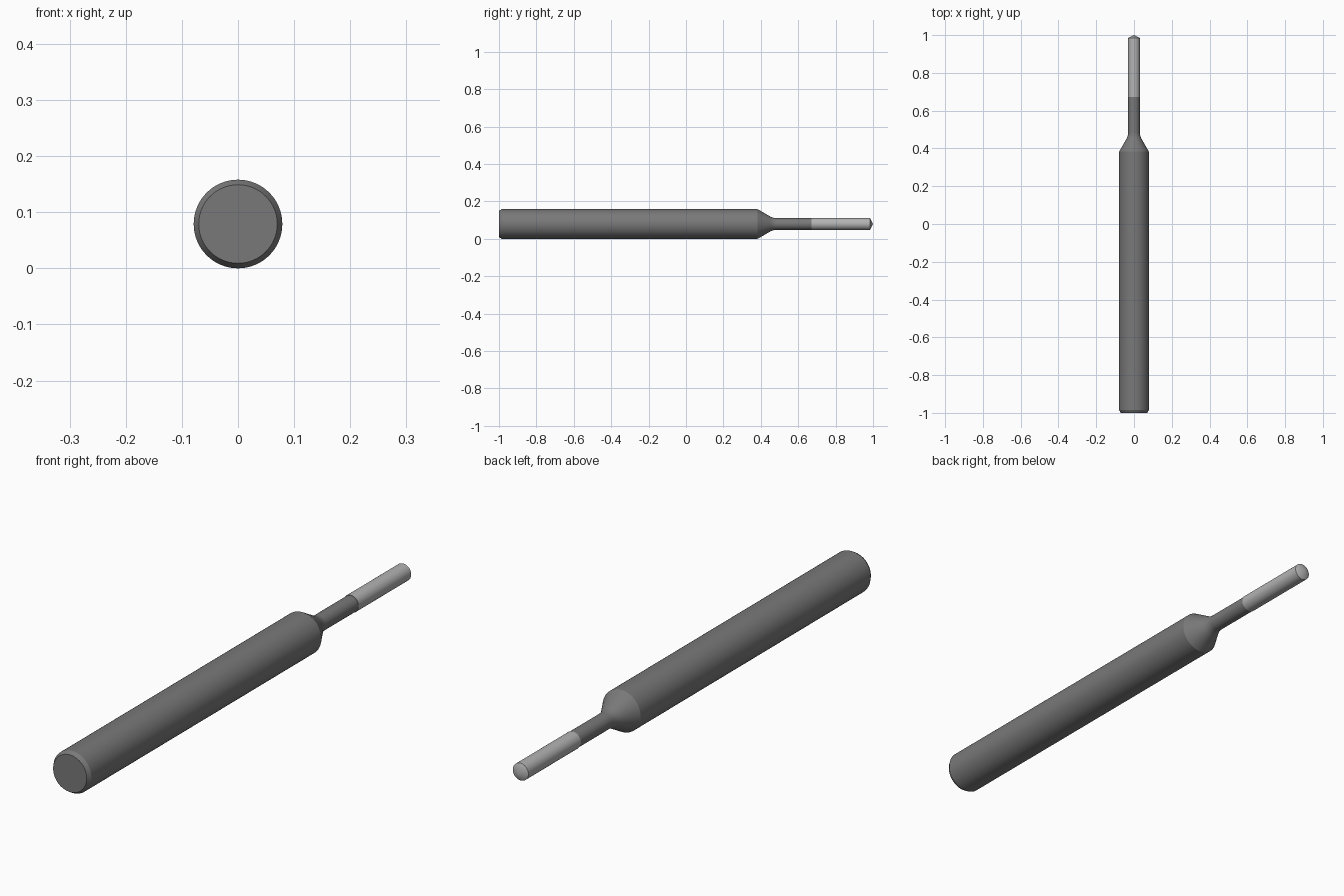
import bpy, bmesh, math

if "Cube" in bpy.data.objects:
    bpy.data.objects.remove(bpy.data.objects["Cube"])

R = 0.079          # shank radius, also the axis height
SIDES = 64


def turned(name, profile, shade):
    """Revolve (radius, y) points around the tool axis."""
    bm = bmesh.new()
    verts = [bm.verts.new((r, y, R)) for r, y in profile]
    edges = [bm.edges.new(pair) for pair in zip(verts, verts[1:])]
    bmesh.ops.spin(bm, geom=verts + edges, cent=(0, 0, R), axis=(0, 1, 0),
                   angle=math.tau, steps=SIDES, use_duplicate=False)
    bmesh.ops.remove_doubles(bm, verts=bm.verts, dist=1e-5)
    bmesh.ops.recalc_face_normals(bm, faces=bm.faces)
    mesh = bpy.data.meshes.new(name)
    bm.to_mesh(mesh)
    bm.free()
    obj = bpy.data.objects.new(name, mesh)
    bpy.context.collection.objects.link(obj)
    mat = bpy.data.materials.new(name + "_grey")
    mat.diffuse_color = (shade, shade, shade, 1)
    mat.use_nodes = True
    mat.node_tree.nodes["Principled BSDF"].inputs["Base Color"].default_value = mat.diffuse_color
    mesh.materials.append(mat)
    bpy.ops.object.select_all(action='DESELECT')
    obj.select_set(True)
    bpy.context.view_layer.objects.active = obj
    bpy.ops.object.shade_smooth_by_angle(angle=math.radians(20))
    return obj


# Fillet blending the tapered shoulder into the neck
NECK = 0.031
slope = math.atan2(0.045, 0.075)
fillet_r, end_y = 0.07, 0.485
fillet = [(NECK + fillet_r * (1 - math.cos(a)), end_y - fillet_r * math.sin(a))
          for a in (slope * (1 - i / 6) for i in range(7))]

# Chamfered shank, conical shoulder and neck
turned("shank", [(0, -1), (0.070, -1), (R, -0.985), (R, 0.383)]
       + fillet + [(NECK, 0.672), (0, 0.672)], 0.19)

# Cutting tip with a shallow point
turned("cutting_tip", [(0, 0.672), (0.0325, 0.672), (0.0325, 0.984), (0, 1)], 0.45)
